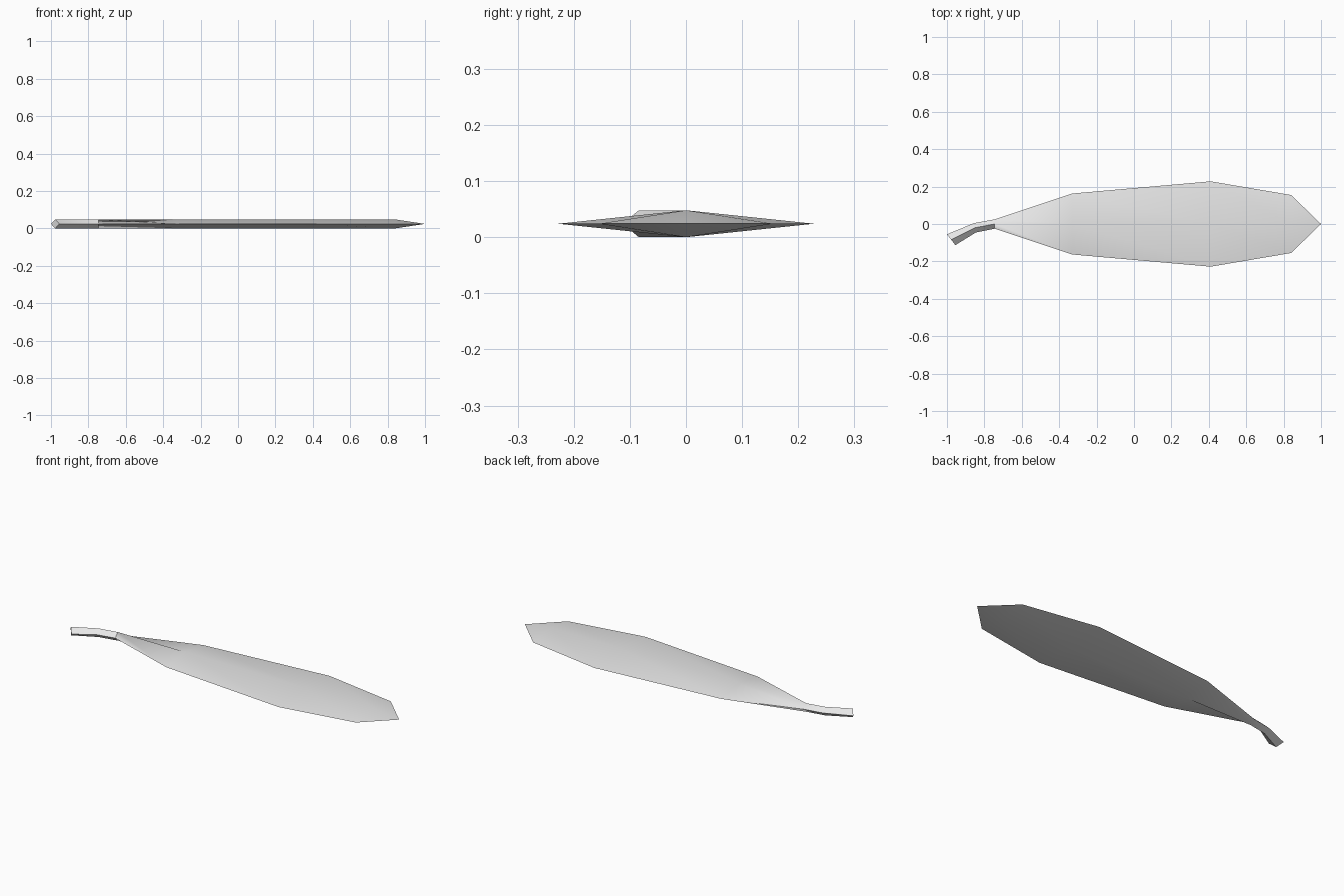
import bpy
import bmesh
import math
from mathutils import Vector

cube = bpy.data.objects.get("Cube")
if cube:
    bpy.data.objects.remove(cube, do_unlink=True)

HALF = 0.024  # half thickness along the midrib

# Plain grey surface
grey = bpy.data.materials.new("light grey")
grey.use_nodes = True
colour = (0.8, 0.8, 0.8, 1)
grey.diffuse_color = colour
grey.node_tree.nodes["Principled BSDF"].inputs["Base Color"].default_value = colour

# Outline stations from stalk end to blade: back edge and front edge
stations = [
    ((-1.0, -0.055), (-0.955, -0.113)),
    ((-0.855, 0.005), (-0.845, -0.045)),
    ((-0.745, 0.025), (-0.745, -0.025)),
]
stations += [((x, w), (x, -w)) for x, w in ((-0.33, 0.163), (0.41, 0.228), (0.84, 0.155))]

bm = bmesh.new()


# Diamond cross-section: back edge, top ridge, front edge, bottom ridge
def diamond(back, front):
    b, f = Vector((*back, HALF)), Vector((*front, HALF))
    mid, up = (b + f) / 2, Vector((0, 0, HALF))
    return [bm.verts.new(p) for p in (b, mid + up, f, mid - up)]


rings = [diamond(*s) for s in stations]

# Skin between sections, stalk end cap and pointed tip
for a, b in zip(rings, rings[1:]):
    for i in range(4):
        j = (i + 1) % 4
        bm.faces.new((a[i], a[j], b[j], b[i]))
bm.faces.new(rings[0])
tip = bm.verts.new((1, 0, HALF))
for i in range(4):
    bm.faces.new((rings[-1][i], rings[-1][(i + 1) % 4], tip))
bmesh.ops.recalc_face_normals(bm, faces=bm.faces)

mesh = bpy.data.meshes.new("leaf")
bm.to_mesh(mesh)
bm.free()
mesh.materials.append(grey)
leaf = bpy.data.objects.new("leaf", mesh)
bpy.context.collection.objects.link(leaf)

# Smooth along the blade, sharp at the rim
bpy.ops.object.select_all(action="DESELECT")
leaf.select_set(True)
bpy.context.view_layer.objects.active = leaf
bpy.ops.object.shade_smooth_by_angle(angle=math.radians(30))
